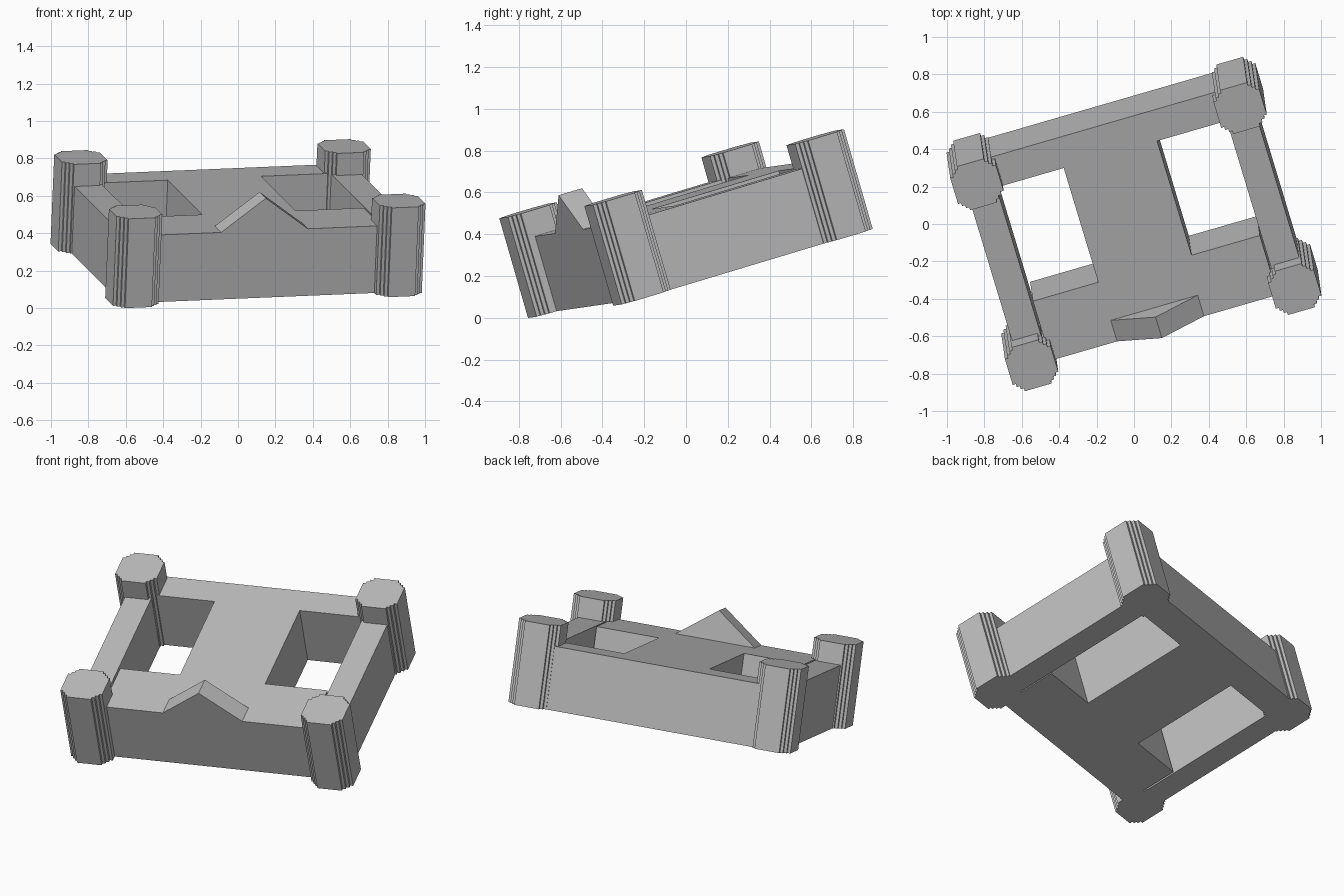
import bpy, bmesh
from mathutils import Matrix, Vector

cube = bpy.data.objects.get("Cube")
if cube:
    bpy.data.objects.remove(cube, do_unlink=True)

# Single stone colour
stone = bpy.data.materials.new("stone_grey")
stone.use_nodes = True
GREY = (0.5, 0.5, 0.5, 1)
stone.diffuse_color = GREY
stone.node_tree.nodes["Principled BSDF"].inputs["Base Color"].default_value = GREY

# The whole fort rests tilted on its lowest corner
right = Vector((0.96, 0.278, 0.04)).normalized()
up = Vector((0.04, -0.277, 0.96))
up = (up - right * up.dot(right)).normalized()
back = up.cross(right)
TILT = Matrix((right, back, up)).transposed().to_4x4()
TILT.translation = (0, 0, 0.451)

BOTTOM, ROOF, TOWER_TOP = -0.2485, 0.125, 0.2485


def prism(name, outline, direction):
    """Extrude a closed outline along a direction and place it in the tilted frame."""
    bm = bmesh.new()
    face = bm.faces.new([bm.verts.new(p) for p in outline])
    ext = bmesh.ops.extrude_face_region(bm, geom=[face])
    verts = [g for g in ext["geom"] if isinstance(g, bmesh.types.BMVert)]
    bmesh.ops.translate(bm, verts=verts, vec=direction)
    bmesh.ops.recalc_face_normals(bm, faces=bm.faces)
    mesh = bpy.data.meshes.new(name)
    bm.to_mesh(mesh)
    bm.free()
    mesh.materials.append(stone)
    obj = bpy.data.objects.new(name, mesh)
    obj.matrix_world = TILT
    bpy.context.collection.objects.link(obj)
    return obj


def block(name, x0, x1, y0, y1):
    pts = [(x0, y0, BOTTOM), (x1, y0, BOTTOM), (x1, y1, BOTTOM), (x0, y1, BOTTOM)]
    return prism(name, pts, (0, 0, ROOF - BOTTOM))


def tower_outline(cx, cy, half=0.127, cut=0.052, steps=3):
    """Square plan whose four corners are cut back in small stair steps."""
    s = cut / steps
    corner = []
    for i in range(steps):
        corner.append((half - i * s, half - cut + i * s))
        corner.append((half - (i + 1) * s, half - cut + i * s))
    corner.append((half - cut, half))
    pts = []
    for _ in range(4):
        pts += corner
        corner = [(-y, x) for x, y in corner]
    return [(cx + x, cy + y, BOTTOM) for x, y in pts]


# Corner towers
for side, x in (("left", 0.733), ("right", -0.733)):
    for end, y in (("front", -0.526), ("back", 0.526)):
        prism(f"{end}_{side}_tower", tower_outline(x, y), (0, 0, TOWER_TOP - BOTTOM))

# Wings around two open courtyards, with a narrow gap beside the front wing
block("front_wing", -0.632, 0.632, -0.565, -0.22)
block("back_wing", -0.80, 0.80, 0.444, 0.615)
block("central_wing", -0.268, 0.252, -0.22, 0.444)
block("left_wing", 0.64, 0.80, -0.54, 0.444)
block("right_wing", -0.80, -0.643, -0.54, 0.444)

# Gable over the entrance
prism("gable", [(-0.263, -0.565, ROOF), (0.221, -0.565, ROOF), (-0.021, -0.565, 0.305)],
      (0, 0.122, 0))
